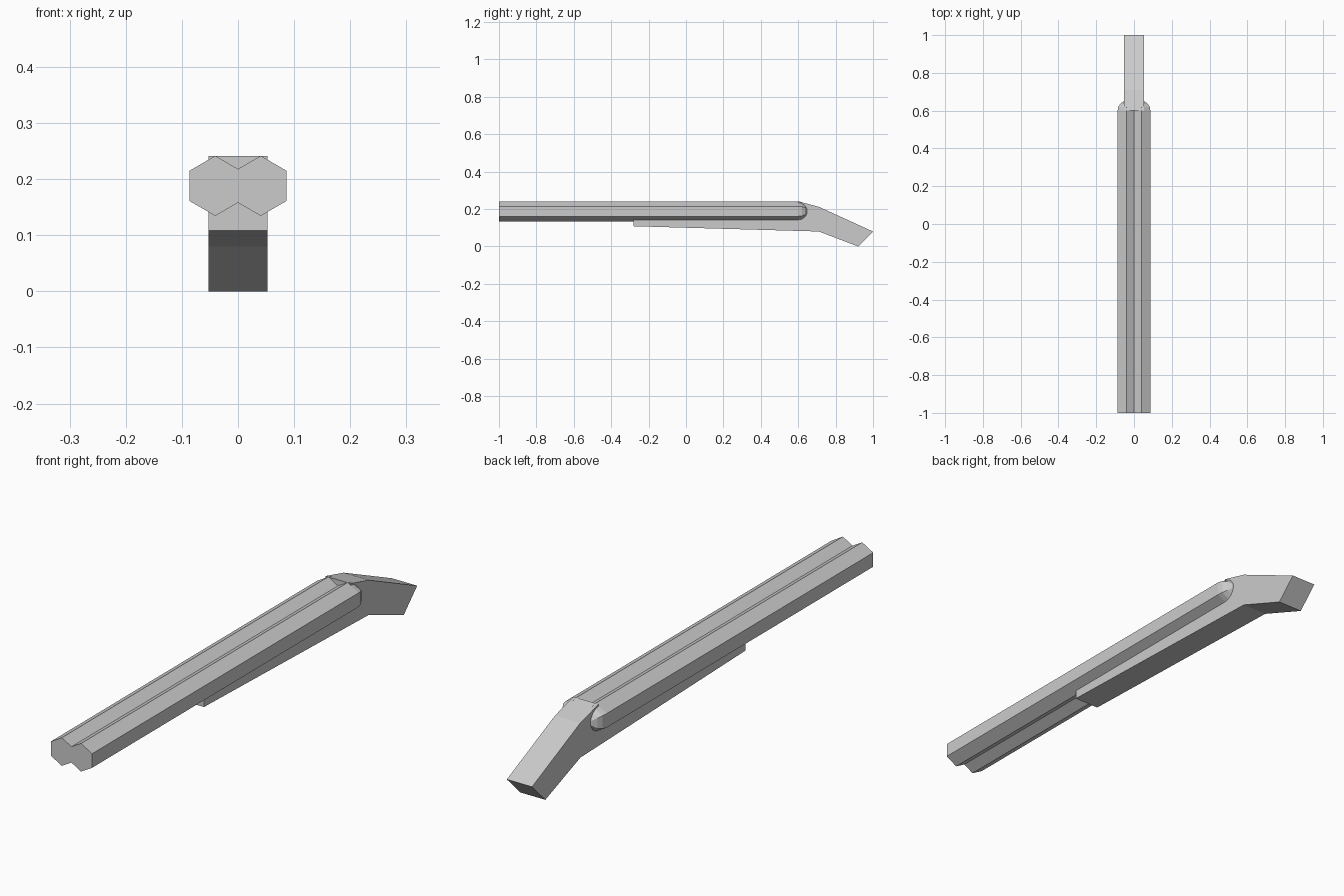
import bpy, bmesh, math

if "Cube" in bpy.data.objects:
    bpy.data.objects.remove(bpy.data.objects["Cube"])


def finish(bm, name):
    bmesh.ops.recalc_face_normals(bm, faces=bm.faces)
    mesh = bpy.data.meshes.new(name)
    bm.to_mesh(mesh)
    bm.free()
    obj = bpy.data.objects.new(name, mesh)
    bpy.context.collection.objects.link(obj)
    return obj


# Hexagonal barrel with a domed rear end
def barrel(name, cx, cz=0.188, radius=0.0535):
    bm = bmesh.new()
    sections = [(-1.0, radius)]
    for deg in (0, 22.5, 45, 67.5):
        a = math.radians(deg)
        sections.append((0.6 + 0.051 * math.sin(a), radius * math.cos(a)))
    rings = []
    for y, r in sections:
        rings.append([bm.verts.new((cx + r * math.sin(k * math.pi / 3), y,
                                    cz + r * math.cos(k * math.pi / 3)))
                      for k in range(6)])
    for a, b in zip(rings, rings[1:]):
        for k in range(6):
            n = (k + 1) % 6
            bm.faces.new((a[k], a[n], b[n], b[k]))
    bm.faces.new(rings[0])
    tip = bm.verts.new((cx, 0.651, cz))
    for k in range(6):
        bm.faces.new((rings[-1][k], rings[-1][(k + 1) % 6], tip))
    return finish(bm, name)


for side, x in (("left", -0.0405), ("right", 0.0405)):
    barrel(side + "_barrel", x)


# Side profile extruded symmetrically across x
def slab(name, profile, half_width):
    bm = bmesh.new()
    face = bm.faces.new([bm.verts.new((-half_width, y, z)) for y, z in profile])
    ext = bmesh.ops.extrude_face_region(bm, geom=[face])
    verts = [v for v in ext["geom"] if isinstance(v, bmesh.types.BMVert)]
    bmesh.ops.translate(bm, verts=verts, vec=(2 * half_width, 0, 0))
    return finish(bm, name)


# Fore-end, wrist and bent grip in one piece
slab("stock", [(-0.28, 0.108), (0.71, 0.08), (0.92, 0.0), (1.0, 0.08),
               (0.71, 0.212), (0.6, 0.241), (0.6, 0.18), (-0.28, 0.18)], 0.053)
